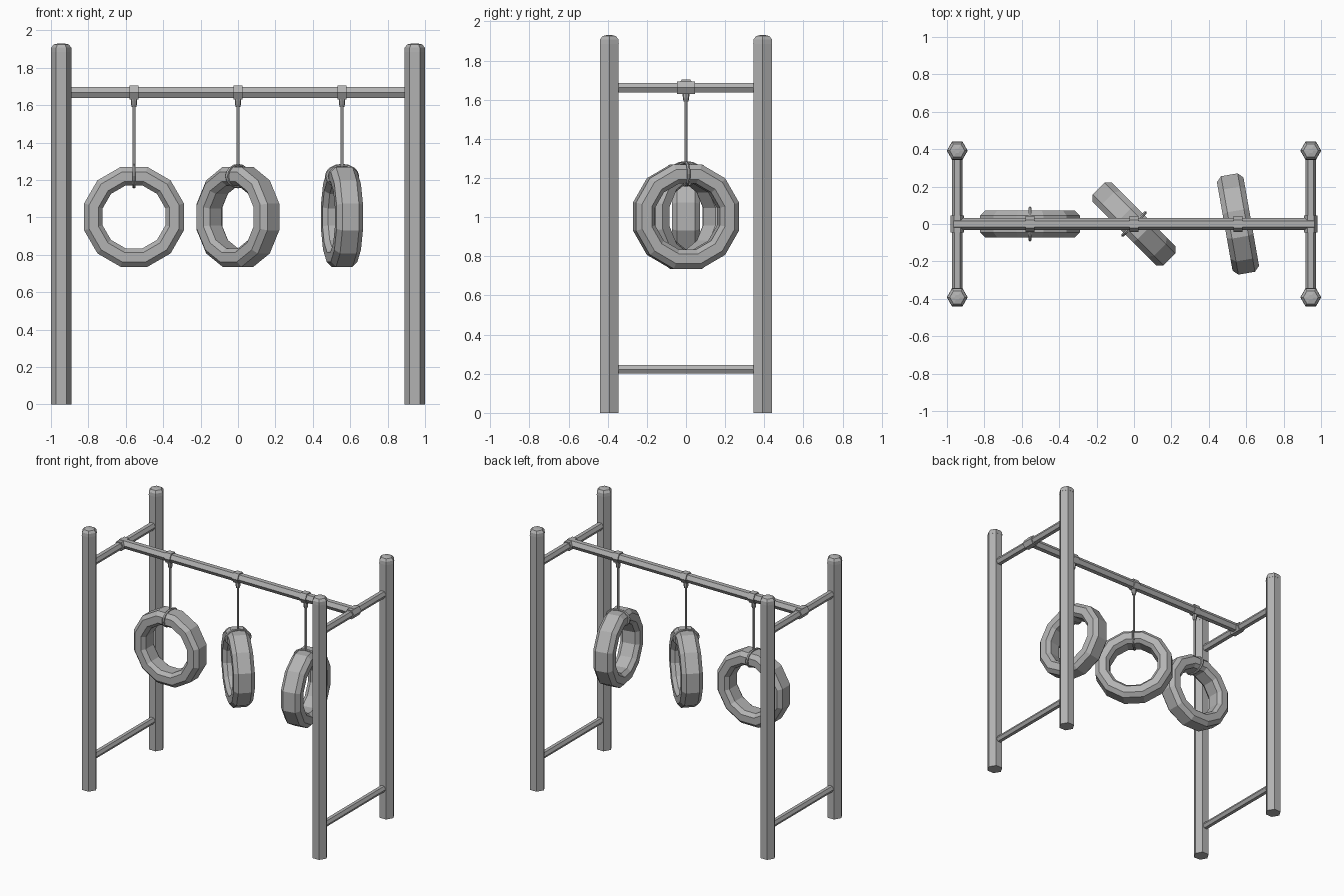
import bpy
import bmesh
from math import cos, sin, pi, radians
from mathutils import Matrix

if "Cube" in bpy.data.objects:
    bpy.data.objects.remove(bpy.data.objects["Cube"])

grey = bpy.data.materials.new("plain_grey")
grey.use_nodes = True
GREY = (0.45, 0.45, 0.45, 1)
grey.diffuse_color = GREY
grey.node_tree.nodes["Principled BSDF"].inputs["Base Color"].default_value = GREY

move = Matrix.Translation
ALONG_X = Matrix.Rotation(pi / 2, 4, 'Y')
ALONG_Y = Matrix.Rotation(-pi / 2, 4, 'X')


def lathe(name, profile, sides, matrix, phase=0.0, closed=False):
    """Spin a (radius, height) profile about local z; open profiles get flat ends."""
    bm = bmesh.new()
    rings = []
    for r, z in profile:
        angles = [phase + 2 * pi * i / sides for i in range(sides)]
        rings.append([bm.verts.new((r * cos(a), r * sin(a), z)) for a in angles])
    pairs = list(zip(rings, rings[1:]))
    if closed:
        pairs.append((rings[-1], rings[0]))
    else:
        bm.faces.new(rings[0])
        bm.faces.new(rings[-1])
    for low, high in pairs:
        for i in range(sides):
            j = (i + 1) % sides
            bm.faces.new((low[i], low[j], high[j], high[i]))
    bm.transform(matrix)
    bmesh.ops.recalc_face_normals(bm, faces=bm.faces)
    mesh = bpy.data.meshes.new(name)
    bm.to_mesh(mesh)
    bm.free()
    mesh.materials.append(grey)
    obj = bpy.data.objects.new(name, mesh)
    bpy.context.collection.objects.link(obj)
    return obj


def rod(name, radius, length, matrix, phase=0.0, sides=6):
    return lathe(name, [(radius, -length / 2), (radius, length / 2)], sides, matrix, phase)


POST_X, POST_Y = 0.945, 0.392
BAR_Z, RAIL_Z, STEP_Z = 1.668, 1.662, 0.222

# End frames: two capped posts, two rails and the joint sleeve
for x, side in ((POST_X, "left"), (-POST_X, "right")):
    for y, end in ((-POST_Y, "front"), (POST_Y, "back")):
        lathe(f"{end}_{side}_post", [(0.055, 0), (0.055, 1.89)], 6, move((x, y, 0)))
        lathe(f"{end}_{side}_post_cap",
              [(0.056, 1.885), (0.054, 1.908), (0.04, 1.925), (0.015, 1.93)],
              6, move((x, y, 0)))
    rod(f"{side}_upper_rail", 0.028, 2 * POST_Y, move((x, 0, RAIL_Z)) @ ALONG_Y)
    rod(f"{side}_lower_rail", 0.025, 2 * POST_Y, move((x, 0, STEP_Z)) @ ALONG_Y)
    rod(f"{side}_joint_sleeve", 0.037, 0.09, move((x, 0, RAIL_Z)) @ ALONG_Y)

# Long top bar
rod("top_bar", 0.033, 2 * POST_X + 0.04, move((0, 0, BAR_Z)) @ ALONG_X, pi / 2)

# Tyre cross-section: tread, shoulders, sidewalls and inner rim
half = [(0.168, 0.045), (0.19, 0.072), (0.24, 0.072), (0.267, 0.045)]
section = half + [(r, -w) for r, w in reversed(half)]
tyre_section = [(r / cos(pi / 12), w) for r, w in section]
strap_section = [(0.07 + 0.009 * cos(k * pi / 3), 0.009 * sin(k * pi / 3)) for k in range(6)]
TYRE_Z = 1.003
STRAP_Z = TYRE_Z + 0.218

# Three hanging tyres, each turned differently
for x, turn, label in ((-0.556, 0, "right"), (0, -45, "middle"), (0.556, -80, "left")):
    spin = Matrix.Rotation(radians(turn), 4, 'Z')
    lathe(f"{label}_tyre", tyre_section, 12, move((x, 0, TYRE_Z)) @ spin @ ALONG_Y,
          pi / 12, closed=True)
    oval = Matrix.Diagonal((0.83, 1.18, 1, 1))
    lathe(f"{label}_tyre_strap", strap_section, 16,
          move((x, 0, STRAP_Z)) @ spin @ ALONG_X @ oval, closed=True)
    rod(f"{label}_bar_sleeve", 0.042, 0.046, move((x, 0, BAR_Z)) @ ALONG_X, pi / 2)
    lathe(f"{label}_rope_collar", [(0.012, 1.59), (0.016, 1.605), (0.018, 1.645)],
          8, move((x, 0, 0)))
    lathe(f"{label}_rope", [(0.009, STRAP_Z + 0.056), (0.009, 1.6)], 6, move((x, 0, 0)))
